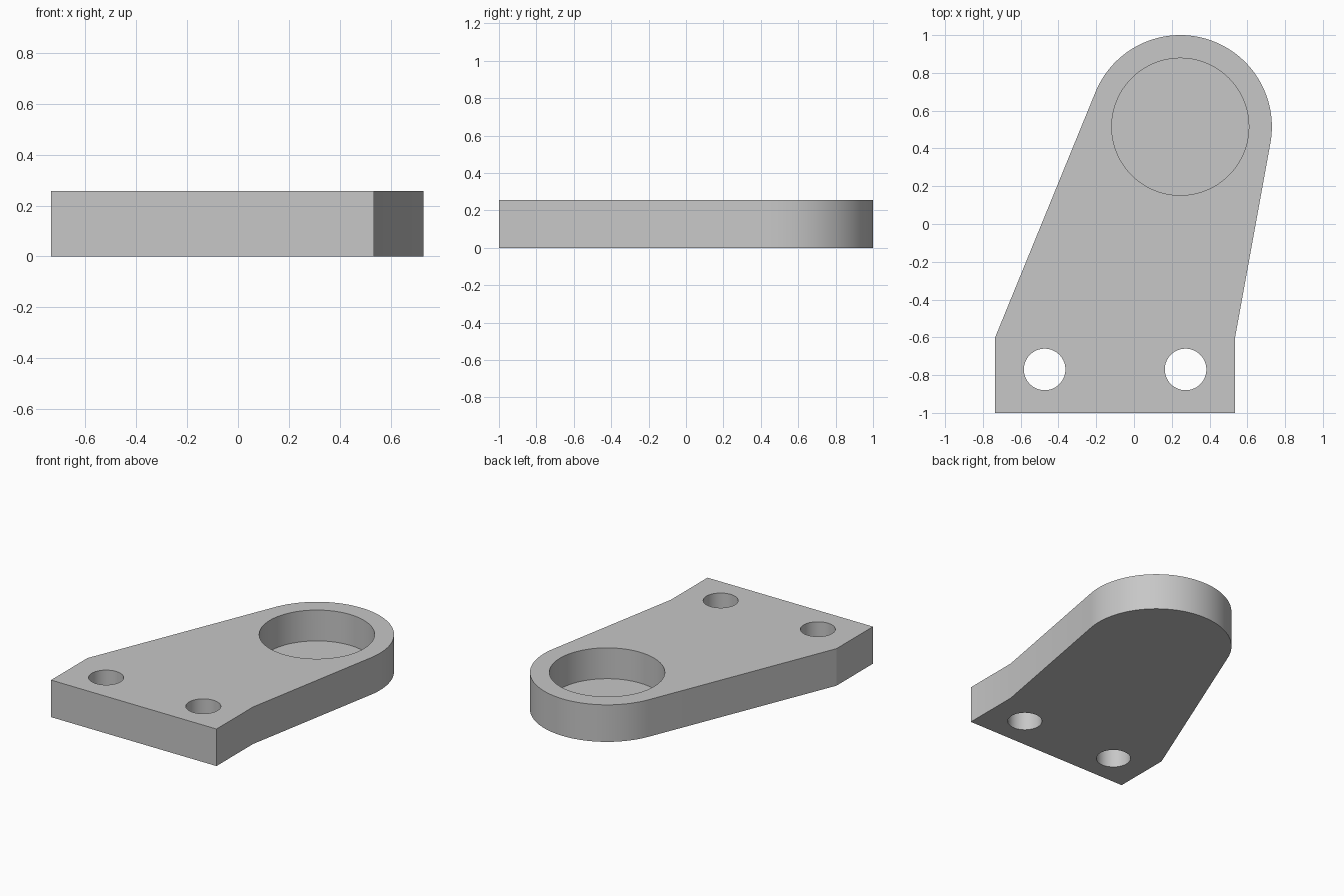
import bpy
import bmesh
from math import acos, atan2, cos, hypot, pi, radians, sin

THICK = 0.257
BOSS, BOSS_R = (0.245, 0.515), 0.485
LEFT, RIGHT, FRONT, SHOULDER = -0.735, 0.535, -1.0, -0.6

cube = bpy.data.objects.get("Cube")
if cube:
    bpy.data.objects.remove(cube, do_unlink=True)

grey = bpy.data.materials.new("light grey")
grey.use_nodes = True
colour = (0.57, 0.57, 0.57, 1)
grey.diffuse_color = colour
grey.node_tree.nodes["Principled BSDF"].inputs["Base Color"].default_value = colour


def prism(name, outline, z0, z1):
    """Extrude a flat outline from z0 up to z1."""
    bm = bmesh.new()
    base = bm.faces.new([bm.verts.new((x, y, z0)) for x, y in outline])
    top = bmesh.ops.extrude_face_region(bm, geom=[base])["geom"]
    verts = [v for v in top if isinstance(v, bmesh.types.BMVert)]
    bmesh.ops.translate(bm, verts=verts, vec=(0, 0, z1 - z0))
    bmesh.ops.recalc_face_normals(bm, faces=bm.faces)
    mesh = bpy.data.meshes.new(name)
    bm.to_mesh(mesh)
    bm.free()
    mesh.materials.append(grey)
    obj = bpy.data.objects.new(name, mesh)
    bpy.context.collection.objects.link(obj)
    return obj


def arc(centre, radius, start, end, steps):
    angles = [start + (end - start) * i / steps for i in range(steps + 1)]
    return [(centre[0] + radius * cos(a), centre[1] + radius * sin(a)) for a in angles]


def tangent_angle(x, y, side):
    """Angle on the boss where the line from a shoulder touches it."""
    dx, dy = x - BOSS[0], y - BOSS[1]
    return atan2(dy, dx) + side * acos(BOSS_R / hypot(dx, dy))


# Plate: square foot, tapered sides, round boss end
start = tangent_angle(RIGHT, SHOULDER, 1)
end = tangent_angle(LEFT, SHOULDER, -1) % (2 * pi)
outline = [(LEFT, SHOULDER), (LEFT, FRONT), (RIGHT, FRONT), (RIGHT, SHOULDER)]
plate = prism("bracket_plate", outline + arc(BOSS, BOSS_R, start, end, 64), 0, THICK)

# Blind round pocket and two through bolt holes
cuts = [
    ("pocket_cutter", BOSS, 0.363, 0.043),
    ("left_hole_cutter", (0.273, -0.77), 0.11, -0.1),
    ("right_hole_cutter", (-0.473, -0.77), 0.11, -0.1),
]
bpy.ops.object.select_all(action="DESELECT")
bpy.context.view_layer.objects.active = plate
plate.select_set(True)
for name, centre, radius, floor in cuts:
    cutter = prism(name, arc(centre, radius, 0, 2 * pi, 80)[:-1], floor, THICK + 0.1)
    cutter.hide_render = True
    mod = plate.modifiers.new(name, "BOOLEAN")
    mod.operation, mod.solver, mod.object = "DIFFERENCE", "EXACT", cutter
    bpy.ops.object.modifier_apply(modifier=mod.name)
    bpy.data.objects.remove(cutter, do_unlink=True)

bpy.ops.object.shade_smooth_by_angle(angle=radians(20))
